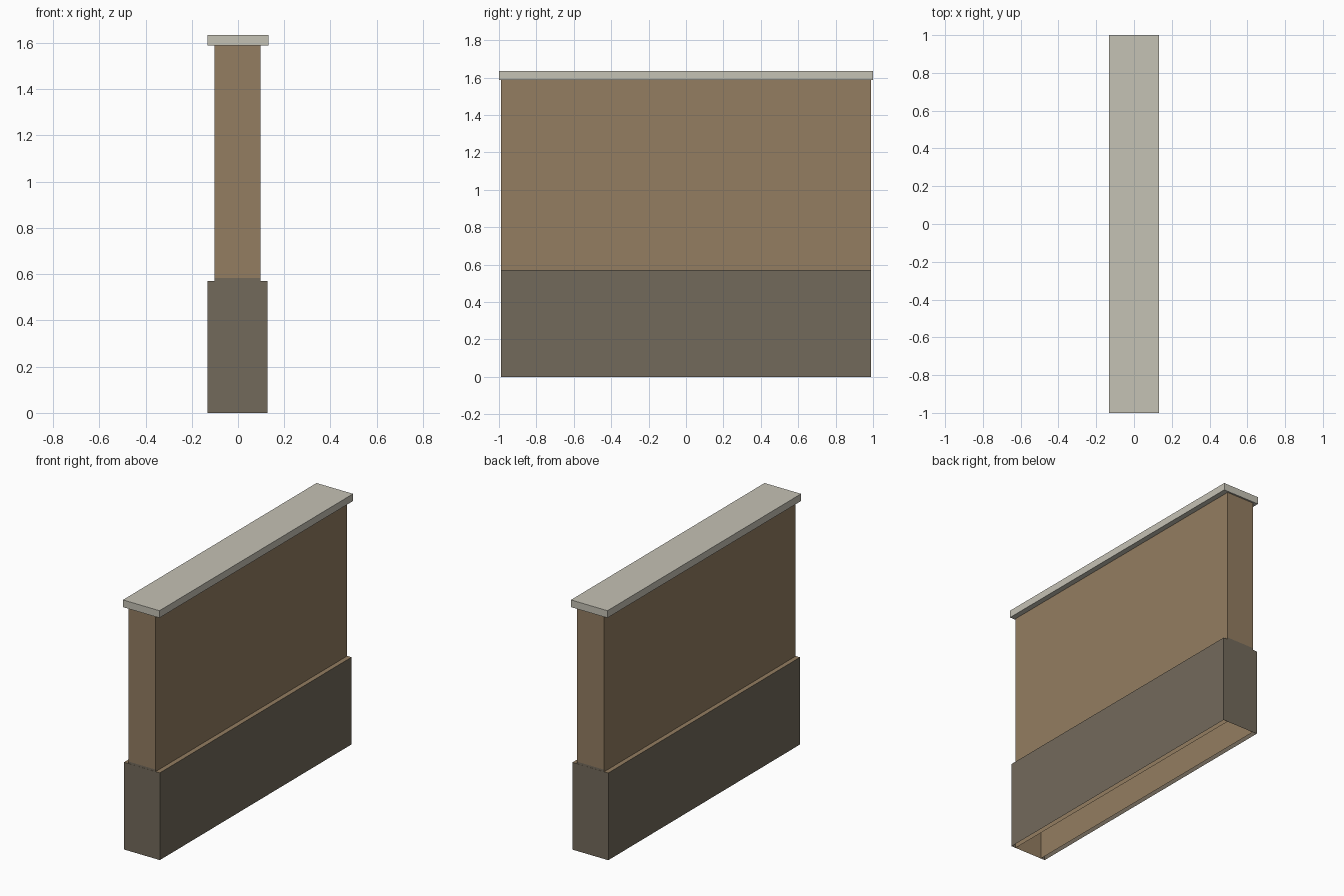
import bpy, bmesh

if "Cube" in bpy.data.objects:
    bpy.data.objects.remove(bpy.data.objects["Cube"])


def material(name, rgb):
    m = bpy.data.materials.new(name)
    m.diffuse_color = (*rgb, 1.0)
    m.use_nodes = True
    m.node_tree.nodes["Principled BSDF"].inputs["Base Color"].default_value = m.diffuse_color
    return m


stone = material("dark_stone", (0.171, 0.144, 0.105))
plaster = material("brown_plaster", (0.292, 0.205, 0.119))
coping = material("pale_coping", (0.558, 0.539, 0.462))


def box(name, x, y, z, mats, open_sides=(), cuts=(), rule=None):
    """Box between the given ranges; open_sides lists z directions to leave open."""
    bm = bmesh.new()
    bmesh.ops.create_cube(bm, size=1.0)
    for v in bm.verts:
        for i, (lo, hi) in enumerate((x, y, z)):
            v.co[i] = lo if v.co[i] < 0 else hi
    bm.normal_update()
    bmesh.ops.delete(bm, geom=[f for f in bm.faces if round(f.normal.z) in open_sides],
                     context='FACES_ONLY')
    for h in cuts:
        bmesh.ops.bisect_plane(bm, geom=bm.verts[:] + bm.edges[:] + bm.faces[:],
                               plane_co=(0, 0, h), plane_no=(0, 0, 1))
    bm.normal_update()
    if rule:
        for f in bm.faces:
            f.material_index = rule(f)
    me = bpy.data.meshes.new(name)
    bm.to_mesh(me)
    bm.free()
    for m in mats:
        me.materials.append(m)
    ob = bpy.data.objects.new(name, me)
    bpy.context.collection.objects.link(ob)
    return ob


# Wide stone plinth, hollow below, with a plaster-coloured ledge on top
box("plinth", (-0.131, 0.128), (-0.99, 0.99), (0, 0.57), [stone, plaster],
    open_sides=(-1,), rule=lambda f: 1 if f.normal.z > 0.5 else 0)

# Wall shell running down inside the plinth, with a dark foot strip on the ends
box("wall", (-0.101, 0.097), (-0.989, 0.989), (0.0, 1.59), [plaster, stone],
    open_sides=(-1, 1), cuts=(0.57, 0.583),
    rule=lambda f: 1 if abs(f.normal.y) > 0.5 and 0.57 < f.calc_center_median().z < 0.583 else 0)

# Overhanging coping slab
box("coping_slab", (-0.132, 0.132), (-1, 1), (1.588, 1.635), [coping])
